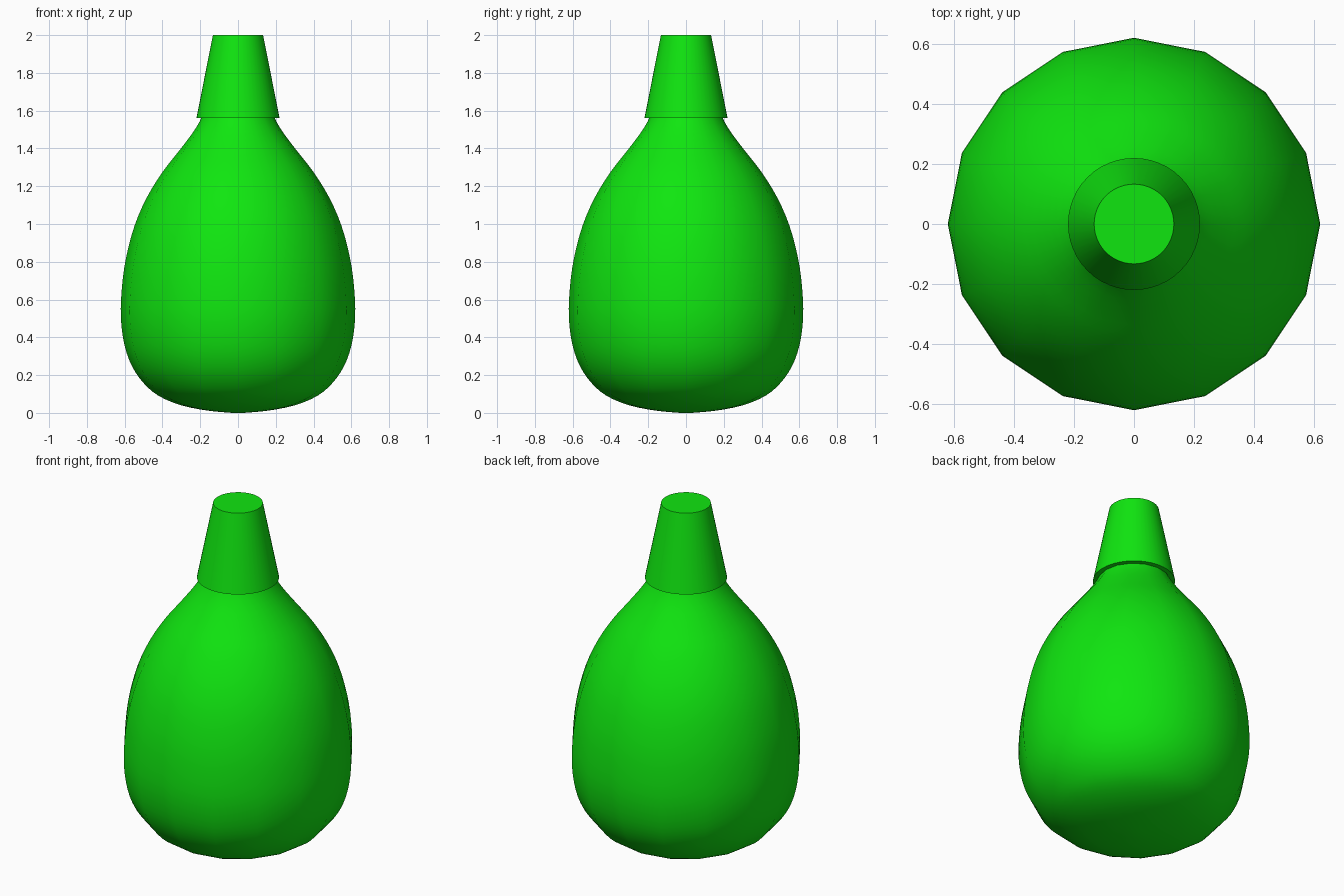
import bpy, bmesh, math

if "Cube" in bpy.data.objects:
    bpy.data.objects.remove(bpy.data.objects["Cube"])

green = bpy.data.materials.new("bright green")
green.diffuse_color = (0.005, 0.79, 0.005, 1)
green.use_nodes = True
green.node_tree.nodes["Principled BSDF"].inputs["Base Color"].default_value = green.diffuse_color


def lathe(name, profile, sides, angle):
    """Spin a (radius, height) profile around z and cap both ends."""
    bm = bmesh.new()
    rings = []
    for r, z in profile:
        rings.append([bm.verts.new((r * math.cos(2 * math.pi * i / sides),
                                    r * math.sin(2 * math.pi * i / sides), z))
                      for i in range(sides)])
    for a, b in zip(rings, rings[1:]):
        for i in range(sides):
            j = (i + 1) % sides
            bm.faces.new((a[i], a[j], b[j], b[i]))
    bm.faces.new(rings[0][::-1])
    bm.faces.new(rings[-1])
    mesh = bpy.data.meshes.new(name)
    bm.to_mesh(mesh)
    bm.free()
    mesh.materials.append(green)
    obj = bpy.data.objects.new(name, mesh)
    bpy.context.collection.objects.link(obj)
    bpy.ops.object.select_all(action='DESELECT')
    obj.select_set(True)
    bpy.context.view_layer.objects.active = obj
    bpy.ops.object.shade_smooth_by_angle(angle=math.radians(angle))
    return obj


def smooth_profile(pts, steps=3):
    """Catmull-Rom curve through the profile points."""
    p = [pts[0]] + pts + [pts[-1]]
    out = []
    for k in range(1, len(p) - 2):
        for s in range(steps):
            t = s / steps
            out.append(tuple(0.5 * (2 * b + (c - a) * t + (2 * a - 5 * b + 4 * c - d) * t * t
                                    + (3 * b - a - 3 * c + d) * t ** 3)
                             for a, b, c, d in zip(*p[k - 1:k + 3])))
    return out + [pts[-1]]


# Pear-shaped bulb, sixteen sided
bulb = [(0.03, 0.0), (0.16, 0.012), (0.30, 0.04), (0.42, 0.09), (0.50, 0.158),
        (0.56, 0.245), (0.60, 0.355), (0.62, 0.50), (0.615, 0.66), (0.593, 0.82),
        (0.548, 0.99), (0.483, 1.14), (0.40, 1.275), (0.31, 1.39), (0.235, 1.49),
        (0.19, 1.57), (0.165, 1.65)]
lathe("bulb", smooth_profile(bulb), 16, 60)

# Tapered round nozzle with an overhanging lower rim
lathe("nozzle", [(0.22, 1.56), (0.133, 2.0)], 48, 30)
